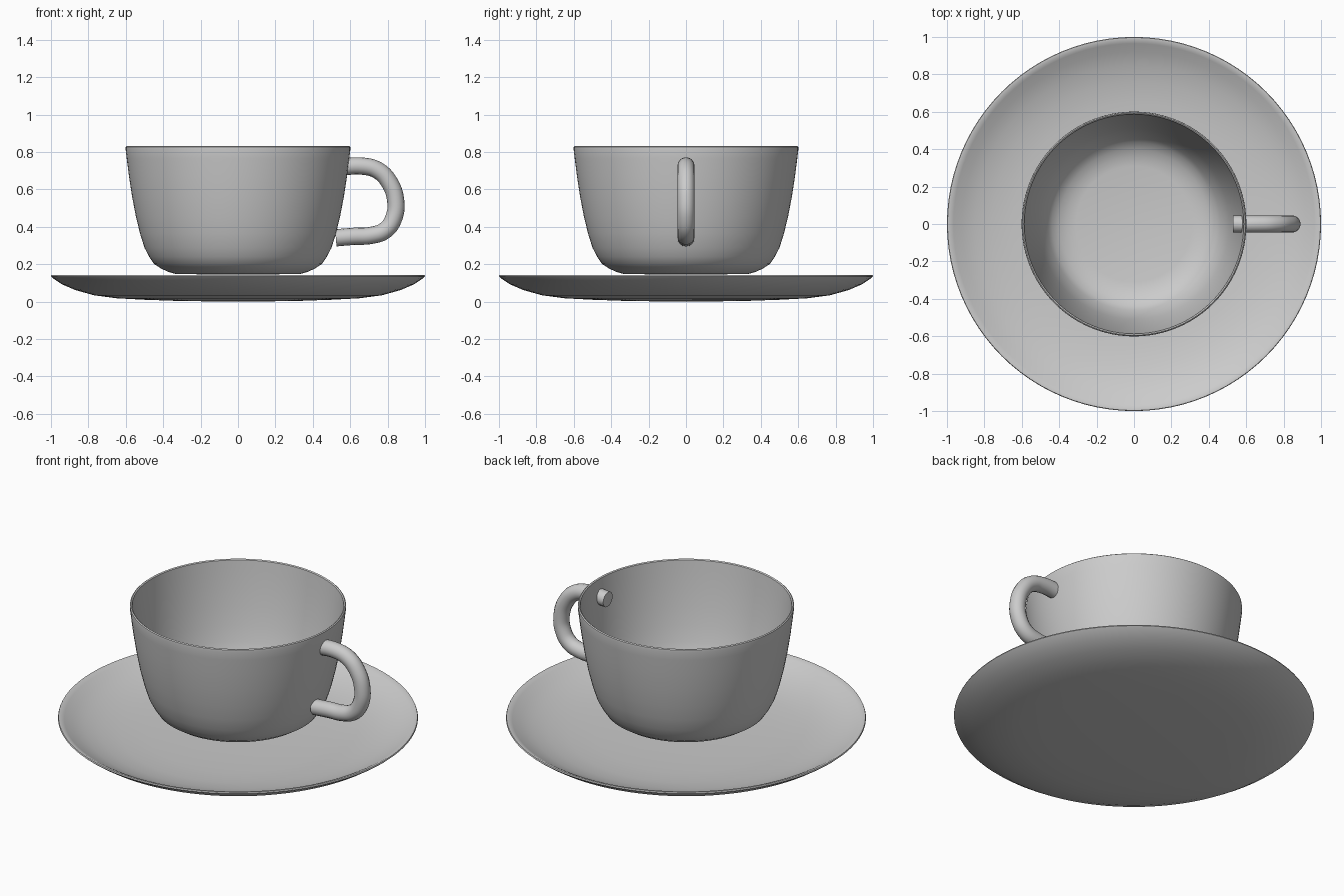
import bpy, bmesh, math

if "Cube" in bpy.data.objects:
    bpy.data.objects.remove(bpy.data.objects["Cube"])

SEGMENTS = 96


def smooth(obj, angle=40):
    bpy.ops.object.select_all(action='DESELECT')
    obj.select_set(True)
    bpy.context.view_layer.objects.active = obj
    bpy.ops.object.shade_smooth_by_angle(angle=math.radians(angle))


def lathe(name, profile):
    """Spin an (r, z) profile that starts and ends on the z axis."""
    bm = bmesh.new()
    verts = [bm.verts.new((r, 0, z)) for r, z in profile]
    edges = [bm.edges.new(pair) for pair in zip(verts, verts[1:])]
    bmesh.ops.spin(bm, geom=verts + edges, cent=(0, 0, 0), axis=(0, 0, 1),
                   angle=math.tau, steps=SEGMENTS, use_duplicate=False)
    bmesh.ops.remove_doubles(bm, verts=bm.verts, dist=1e-5)
    bmesh.ops.recalc_face_normals(bm, faces=bm.faces)
    mesh = bpy.data.meshes.new(name)
    bm.to_mesh(mesh)
    bm.free()
    obj = bpy.data.objects.new(name, mesh)
    bpy.context.collection.objects.link(obj)
    smooth(obj)
    return obj


# Saucer: thin shallow dish with an upturned rounded rim
lathe("saucer", [
    (0, 0), (0.3, 0.003), (0.5, 0.01), (0.65, 0.018), (0.77, 0.034),
    (0.87, 0.062), (0.94, 0.092), (0.985, 0.122), (1.0, 0.135),
    (0.997, 0.142), (0.985, 0.142),
    (0.965, 0.132), (0.92, 0.106), (0.85, 0.078), (0.76, 0.054),
    (0.65, 0.038), (0.5, 0.029), (0.3, 0.023), (0, 0.02)])

# Cup: thin wall with a tapered lower body and rounded lip
lathe("cup", [
    (0, 0.145), (0.33, 0.147), (0.37, 0.158), (0.41, 0.176), (0.45, 0.202),
    (0.475, 0.24), (0.5, 0.288), (0.524, 0.365), (0.546, 0.455),
    (0.566, 0.56), (0.583, 0.67), (0.595, 0.765), (0.601, 0.815),
    (0.600, 0.828), (0.594, 0.833), (0.587, 0.828),
    (0.58, 0.765), (0.568, 0.67), (0.551, 0.56), (0.531, 0.455),
    (0.509, 0.365), (0.486, 0.294), (0.46, 0.247), (0.438, 0.215),
    (0.4, 0.191), (0.36, 0.174), (0.31, 0.165), (0, 0.162)])

# Handle: round tube swept along a D-shaped path, upper end passing the wall
path = [(0.53, 0.718), (0.67, 0.724), (0.745, 0.703), (0.805, 0.645),
        (0.843, 0.54), (0.832, 0.445), (0.785, 0.38), (0.71, 0.354),
        (0.62, 0.349), (0.523, 0.341)]
curve = bpy.data.curves.new("handle", 'CURVE')
curve.dimensions = '3D'
curve.bevel_depth = 0.046
curve.bevel_resolution = 6
curve.resolution_u = 6
curve.use_fill_caps = True
spline = curve.splines.new('BEZIER')
spline.bezier_points.add(len(path) - 1)
for point, (x, z) in zip(spline.bezier_points, path):
    point.co = (x, 0, z)
    point.handle_left_type = point.handle_right_type = 'AUTO'
handle = bpy.data.objects.new("handle", curve)
bpy.context.collection.objects.link(handle)
bpy.ops.object.select_all(action='DESELECT')
handle.select_set(True)
bpy.context.view_layer.objects.active = handle
bpy.ops.object.convert(target='MESH')
smooth(bpy.context.view_layer.objects.active)
